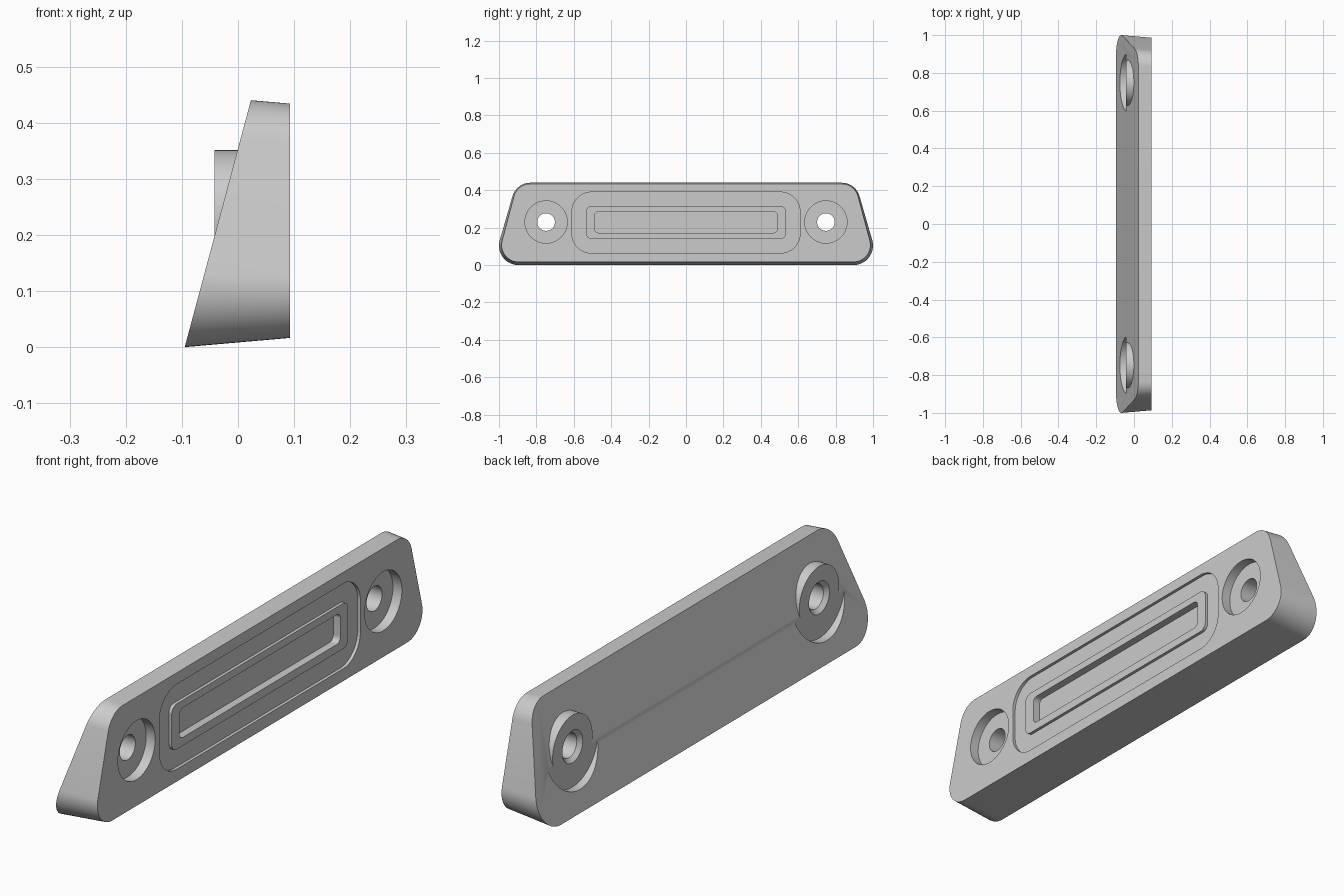
import bpy, bmesh
from math import sin, cos, radians
from mathutils import Vector

if "Cube" in bpy.data.objects:
    bpy.data.objects.remove(bpy.data.objects["Cube"])

grey = bpy.data.materials.new("light grey")
grey.use_nodes = True
colour = (0.6, 0.6, 0.6, 1)
grey.diffuse_color = colour
grey.node_tree.nodes["Principled BSDF"].inputs["Base Color"].default_value = colour

FRONT = 0.093     # flat mounting face
SEAT = -0.042     # flat seat around the holes on the sloped side
DRAFT = 0.0875


def outline(corners, r, steps=14):
    """Rounded outline from corner centres (y, z, start angle, end angle)."""
    pts = []
    for y, z, a, b in corners:
        for i in range(steps + 1):
            t = radians(a + (b - a) * i / steps)
            pts.append((y + r * cos(t), z + r * sin(t)))
    return pts


def rounded_rect(w, z0, z1, r):
    y = w - r
    return outline([(y, z0 + r, -90, 0), (y, z1 - r, 0, 90),
                    (-y, z1 - r, 90, 180), (-y, z0 + r, 180, 270)], r)


def circle(y, z, r, n=64):
    return [(y + r * cos(radians(360 * i / n)), z + r * sin(radians(360 * i / n)))
            for i in range(n)]


def loft(name, sections):
    """Closed solid through (x, outline) sections of equal point count."""
    bm = bmesh.new()
    rings = [[bm.verts.new((x, y, z)) for y, z in pts] for x, pts in sections]
    n = len(rings[0])
    for a, b in zip(rings, rings[1:]):
        for i in range(n):
            j = (i + 1) % n
            bm.faces.new((a[i], a[j], b[j], b[i]))
    bm.faces.new(rings[0])
    bm.faces.new(rings[-1])
    bmesh.ops.recalc_face_normals(bm, faces=bm.faces)
    mesh = bpy.data.meshes.new(name)
    bm.to_mesh(mesh)
    bm.free()
    mesh.materials.append(grey)
    ob = bpy.data.objects.new(name, mesh)
    bpy.context.collection.objects.link(ob)
    return ob


def combine(target, tool, operation):
    mod = target.modifiers.new(tool.name, "BOOLEAN")
    mod.object, mod.operation, mod.solver = tool, operation, "EXACT"
    bpy.context.view_layer.objects.active = target
    bpy.ops.object.modifier_apply(modifier=mod.name)
    bpy.data.objects.remove(tool)


# Tapered plate with drafted, rounded edges
def plate_section(x):
    corners = [(0.896, 0.1065, -90, 15), (0.833, 0.344, 15, 90),
               (-0.833, 0.344, 90, 165), (-0.896, 0.1065, 165, 270)]
    return x, outline(corners, 0.09 + DRAFT * (FRONT - x))


plate = loft("wedge_plate", [plate_section(-0.15), plate_section(FRONT)])

# Slice the back off along the slope
bm = bmesh.new()
bm.from_mesh(plate.data)
low, high = Vector((-0.095, 0, 0)), Vector((0.023, 0, 0.44))
slope = high - low
cut = bmesh.ops.bisect_plane(bm, geom=bm.verts[:] + bm.edges[:] + bm.faces[:],
                             plane_co=low, plane_no=(-slope.z, 0, slope.x),
                             clear_outer=True)
rim = [e for e in cut["geom_cut"] if isinstance(e, bmesh.types.BMEdge)]
bmesh.ops.contextual_create(bm, geom=rim)
bmesh.ops.recalc_face_normals(bm, faces=bm.faces)
bm.to_mesh(plate.data)
bm.free()

# Bolt seats: raised boss above, crescent pocket below, stepped bolt hole
for y in (-0.748, 0.748):
    z = 0.23

    def bore(name, steps):
        return loft(name, [(x, circle(y, z, r)) for x, r in steps])

    combine(plate, bore("boss", [(-0.15, 0.121), (0.02, 0.121)]), "UNION")
    combine(plate, bore("pocket", [(-0.25, 0.155), (SEAT, 0.155)]), "DIFFERENCE")
    combine(plate, bore("bolt_hole", [(-0.06, 0.08), (SEAT, 0.062), (-0.027, 0.047),
                                      (0.055, 0.047), (0.055, 0.113), (0.13, 0.113)]),
            "DIFFERENCE")

# Shallow panel with a raised frame and a deeper slot
panel = rounded_rect(0.61, 0.064, 0.39, 0.105)
frame = rounded_rect(0.535, 0.14, 0.315, 0.03)
slot = rounded_rect(0.488, 0.172, 0.286, 0.022)
combine(plate, loft("panel", [(FRONT - 0.012, panel), (0.15, panel)]), "DIFFERENCE")
combine(plate, loft("frame", [(0.07, frame), (FRONT, frame)]), "UNION")
combine(plate, loft("slot", [(FRONT - 0.03, slot), (0.15, slot)]), "DIFFERENCE")

bpy.ops.object.select_all(action="DESELECT")
plate.select_set(True)
bpy.context.view_layer.objects.active = plate
bpy.ops.object.shade_smooth_by_angle(angle=radians(30))
